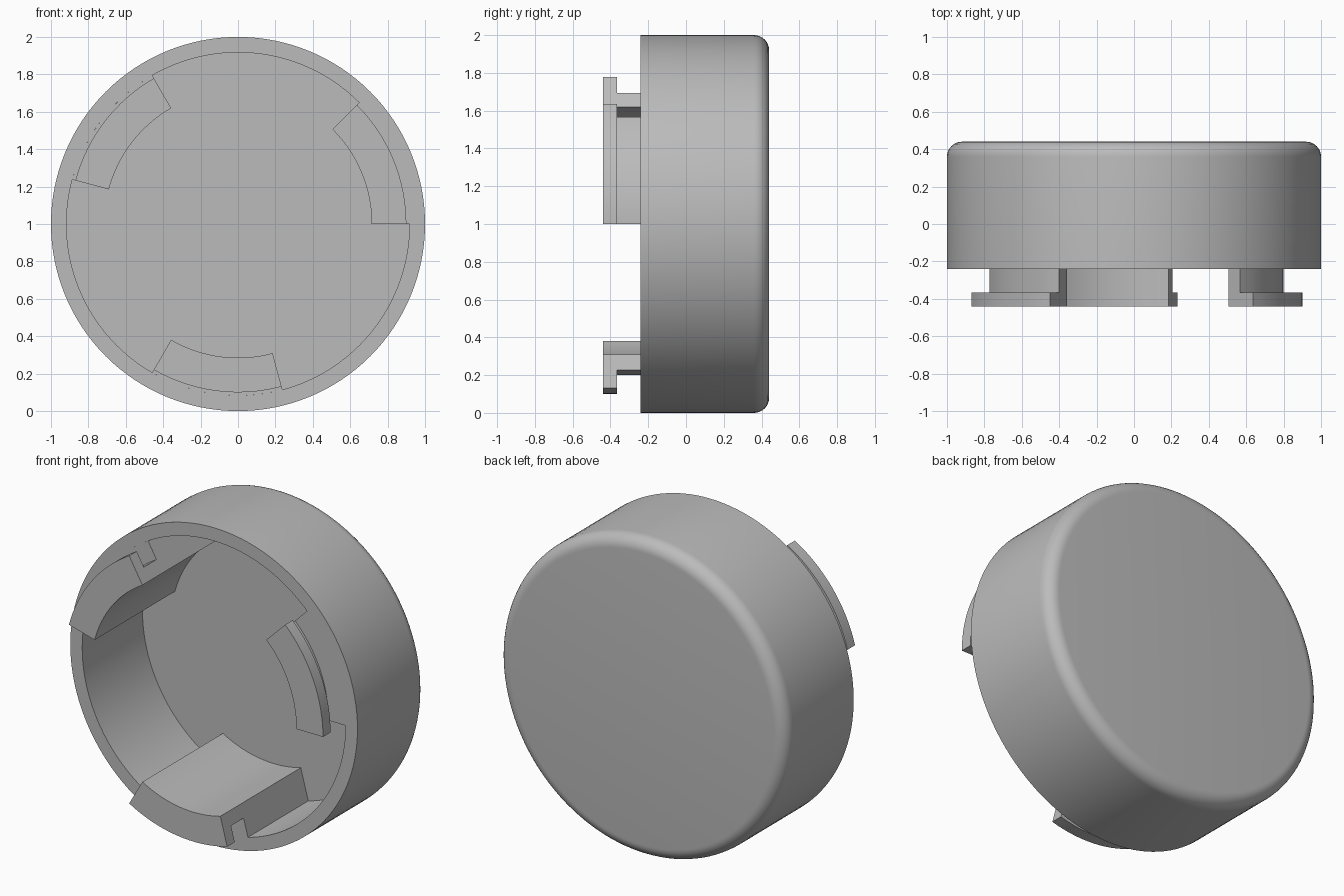
import bpy, bmesh, math
from mathutils import Vector, Matrix

cube = bpy.data.objects.get("Cube")
if cube:
    bpy.data.objects.remove(cube, do_unlink=True)

# Plain grey plastic
grey = bpy.data.materials.new("grey_plastic")
grey.use_nodes = True
colour = (0.5, 0.5, 0.5, 1)
grey.diffuse_color = colour
grey.node_tree.nodes["Principled BSDF"].inputs["Base Color"].default_value = colour

AXIS = Vector((0, 1, 0))
RIM, BACK, WALL, INNER = -0.24, 0.44, 0.08, 0.917
FLOOR = BACK - WALL


def revolve(name, profile, start, sweep, steps, closed):
    """Sweep an (radius, y) profile about the y axis through z = 1."""
    bm = bmesh.new()
    verts = [bm.verts.new((r, y, 0)) for r, y in profile]
    geom = list(verts)
    if closed:
        geom.append(bm.faces.new(verts))
    else:
        geom += [bm.edges.new(pair) for pair in zip(verts, verts[1:])]
    first_cap = [g for g in geom if isinstance(g, bmesh.types.BMFace)]
    if first_cap:
        cap = bmesh.ops.duplicate(bm, geom=first_cap)["geom"]
        source = [g for g in cap if not isinstance(g, bmesh.types.BMFace)] + \
                 [g for g in cap if isinstance(g, bmesh.types.BMFace)]
    else:
        source = geom
    bmesh.ops.spin(bm, geom=source, cent=(0, 0, 0), axis=AXIS,
                   angle=-math.radians(sweep), steps=steps)
    bmesh.ops.remove_doubles(bm, verts=bm.verts, dist=0.0001)
    bmesh.ops.recalc_face_normals(bm, faces=bm.faces)
    turn = Matrix.Translation((0, 0, 1)) @ Matrix.Rotation(-math.radians(start), 4, 'Y')
    bmesh.ops.transform(bm, matrix=turn, verts=bm.verts)
    mesh = bpy.data.meshes.new(name)
    bm.to_mesh(mesh)
    bm.free()
    mesh.materials.append(grey)
    obj = bpy.data.objects.new(name, mesh)
    bpy.context.collection.objects.link(obj)
    bpy.ops.object.select_all(action='DESELECT')
    obj.select_set(True)
    bpy.context.view_layer.objects.active = obj
    bpy.ops.object.shade_smooth_by_angle(angle=math.radians(30))
    return obj


# Hollow round cap with a rounded back edge
fillet = [(1 - WALL + WALL * math.cos(a), BACK - WALL + WALL * math.sin(a))
          for a in (math.radians(90 * i / 8) for i in range(9))]
cap_profile = [(0, FLOOR), (INNER, FLOOR), (INNER, RIM), (1, RIM)] + fillet + [(0, BACK)]
revolve("cap_shell", cap_profile, 0, 360, 128, False)

# Three locking tabs: a block against the wall, a neck and an outward lip
tab_profile = [(0.715, FLOOR), (INNER, FLOOR), (INNER, RIM), (0.8, RIM),
               (0.8, -0.365), (0.9, -0.365), (0.9, -0.44), (0.715, -0.44)]
for i, label in enumerate(("left", "upper_right", "bottom")):
    revolve("locking_tab_" + label, tab_profile, 120 * i, 45, 16, True)
